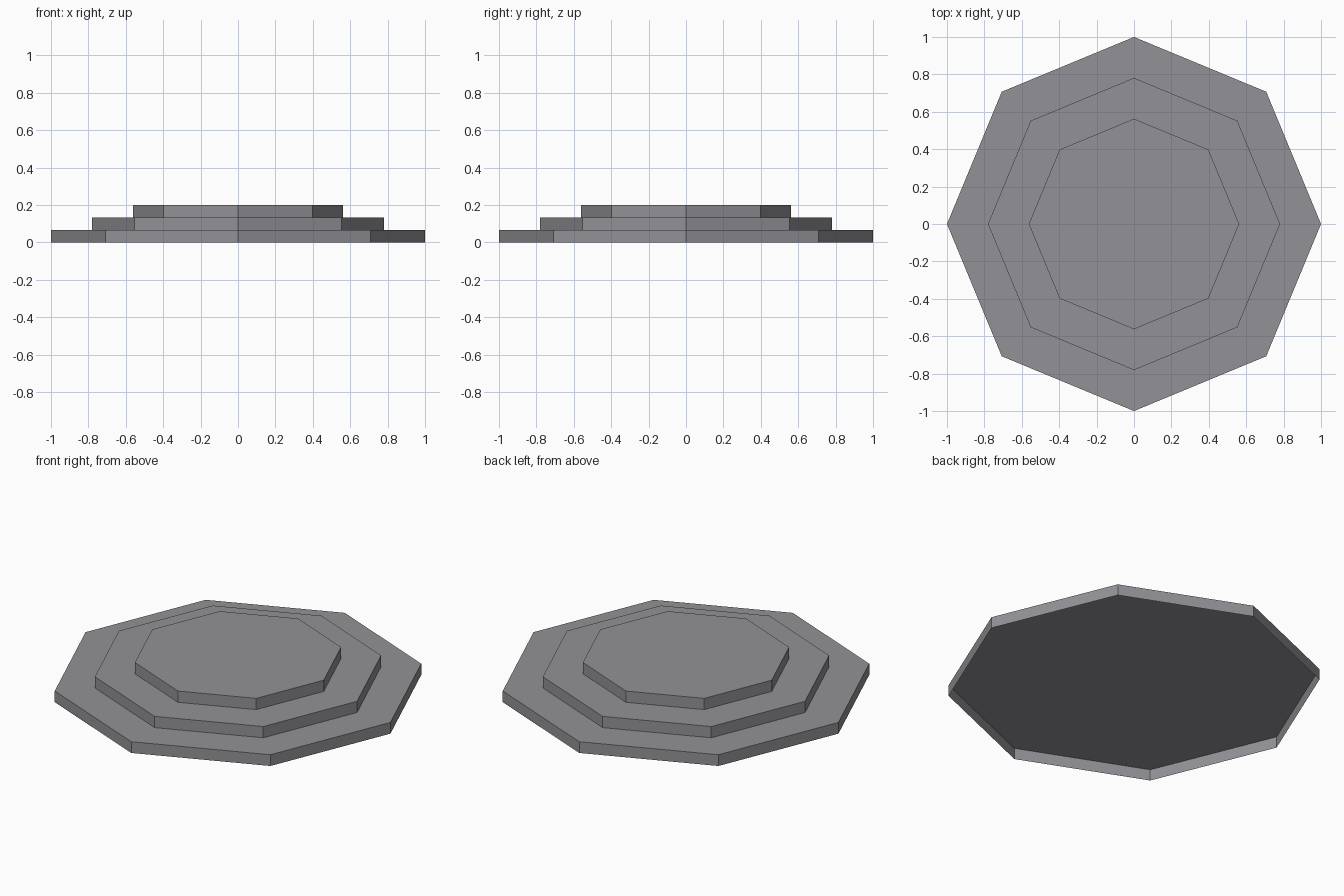
import bpy
import bmesh

cube = bpy.data.objects.get("Cube")
if cube:
    bpy.data.objects.remove(cube)

# Single stone grey
grey = bpy.data.materials.new("stone_grey")
grey.use_nodes = True
colour = (0.29, 0.29, 0.31, 1)
grey.diffuse_color = colour
grey.node_tree.nodes["Principled BSDF"].inputs["Base Color"].default_value = colour

SIDES = 8
STEP = 0.2 / 3


def add_tier(name, radius, base):
    """Octagonal step: walls and a top, hollow and open underneath."""
    bm = bmesh.new()
    bmesh.ops.create_cone(bm, cap_ends=True, segments=SIDES,
                          radius1=radius, radius2=radius, depth=STEP)
    bmesh.ops.translate(bm, verts=bm.verts, vec=(0, 0, STEP / 2))
    bm.normal_update()
    underside = [f for f in bm.faces if f.normal.z < -0.5]
    bmesh.ops.delete(bm, geom=underside, context='FACES_ONLY')
    mesh = bpy.data.meshes.new(name)
    bm.to_mesh(mesh)
    bm.free()
    mesh.materials.append(grey)
    tier = bpy.data.objects.new(name, mesh)
    tier.location.z = base
    bpy.context.collection.objects.link(tier)


# Three shrinking steps stacked on one another
for level, (name, radius) in enumerate((("bottom_step", 1.0),
                                        ("middle_step", 0.781),
                                        ("top_step", 0.5625))):
    add_tier(name, radius, level * STEP)
